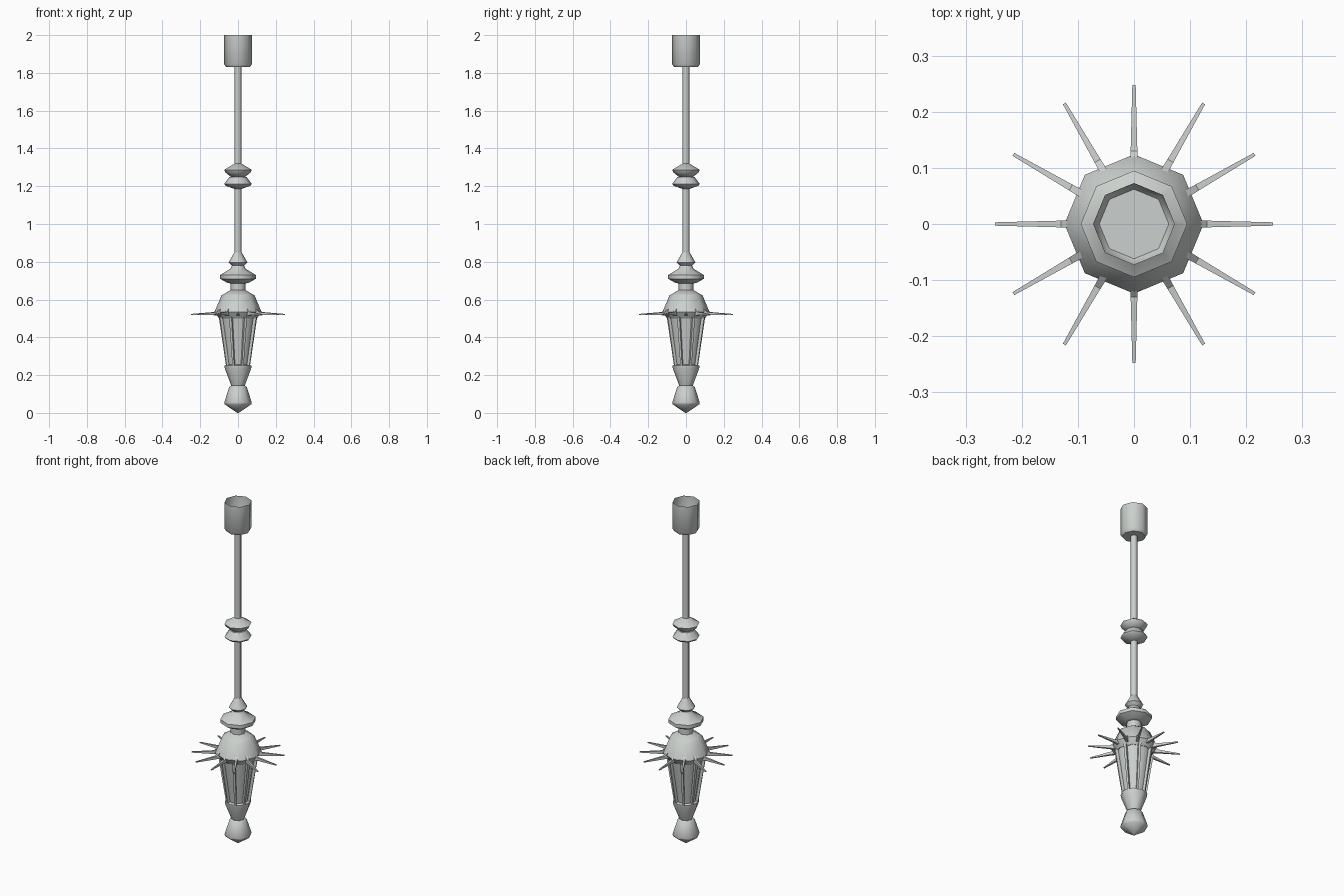
import bpy, bmesh
from math import sin, cos, pi, radians

cube = bpy.data.objects.get("Cube")
if cube:
    bpy.data.objects.remove(cube)

metal = bpy.data.materials.new("pale_grey_metal")
metal.use_nodes = True
colour = (0.60, 0.63, 0.61, 1)
metal.diffuse_color = colour
metal.node_tree.nodes["Principled BSDF"].inputs["Base Color"].default_value = colour


def finish(bm, name, smooth):
    bmesh.ops.recalc_face_normals(bm, faces=bm.faces)
    mesh = bpy.data.meshes.new(name)
    bm.to_mesh(mesh)
    bm.free()
    mesh.materials.append(metal)
    obj = bpy.data.objects.new(name, mesh)
    bpy.context.collection.objects.link(obj)
    if smooth:
        bpy.ops.object.select_all(action='DESELECT')
        obj.select_set(True)
        bpy.context.view_layer.objects.active = obj
        bpy.ops.object.shade_smooth_by_angle(angle=radians(46))
    return obj


def lathe(name, profile, cap_bottom=True, cap_top=True, sides=8):
    """Turn (radius, height) points, listed upwards, into an octagonal part."""
    bm = bmesh.new()
    rings = []
    for r, z in profile:
        rings.append([bm.verts.new((r * cos(2 * pi * i / sides),
                                    r * sin(2 * pi * i / sides), z))
                      for i in range(sides)])
    for low, high in zip(rings, rings[1:]):
        for i in range(sides):
            j = (i + 1) % sides
            bm.faces.new((low[i], low[j], high[j], high[i]))
    if cap_bottom:
        bm.faces.new(rings[0][::-1])
    if cap_top:
        bm.faces.new(rings[-1])
    return finish(bm, name, True)


def radial_bars(name, sections, count, offset=0.0):
    """Repeat a tapered bar round the axis; sections are (radius, low, high, half width)
    with low and high given as (radius, height) pairs."""
    bm = bmesh.new()
    for k in range(count):
        a = offset + 2 * pi * k / count
        rings = []
        for (r0, z0), (r1, z1), w in sections:
            corners = ((r0, -w, z0), (r0, w, z0), (r1, w, z1), (r1, -w, z1))
            rings.append([bm.verts.new((r * cos(a) - t * sin(a),
                                        r * sin(a) + t * cos(a), z))
                          for r, t, z in corners])
        for p, q in zip(rings, rings[1:]):
            for i in range(4):
                j = (i + 1) % 4
                bm.faces.new((p[i], p[j], q[j], q[i]))
        bm.faces.new(rings[0][::-1])
        bm.faces.new(rings[-1])
    return finish(bm, name, False)


# Ceiling cup, open at the top, and the hanging rod
lathe("ceiling_cup", [(0.062, 1.83), (0.073, 1.845), (0.073, 2.0)], cap_top=False)
lathe("hanging_rod", [(0.018, 0.84), (0.018, 1.83)])

# Double knob halfway down the rod
lathe("knob_upper", [(0.038, 1.25), (0.066, 1.272), (0.073, 1.287), (0.018, 1.32)])
lathe("knob_lower", [(0.018, 1.185), (0.066, 1.203), (0.073, 1.212), (0.045, 1.25)])

# Finial, saucer and neck
lathe("finial_cone", [(0.028, 0.775), (0.05, 0.797), (0.008, 0.87)])
lathe("saucer", [(0.04, 0.685), (0.06, 0.69), (0.095, 0.71), (0.095, 0.73),
                 (0.04, 0.763), (0.03, 0.785)])
lathe("neck", [(0.04, 0.63), (0.04, 0.69)])

# Lantern cap, with the crown of spikes round its rim
lathe("lantern_cap", [(0.1, 0.5), (0.108, 0.51), (0.124, 0.535),
                      (0.088, 0.622), (0.07, 0.632), (0.04, 0.65)])
radial_bars("crown_spikes", [((0.104, 0.515), (0.104, 0.556), 0.007),
                             ((0.13, 0.517), (0.13, 0.534), 0.006),
                             ((0.248, 0.519), (0.248, 0.524), 0.003)], 12)

# Tapered lantern body and its upright ribs
lathe("lantern_body", [(0.056, 0.245), (0.098, 0.505)])
radial_bars("lantern_ribs", [((0.045, 0.245), (0.066, 0.245), 0.005),
                             ((0.085, 0.508), (0.107, 0.508), 0.007)], 8, pi / 8)

# Lower socket and bottom pendant
lathe("lower_socket", [(0.034, 0.14), (0.07, 0.235), (0.071, 0.25), (0.058, 0.255)])
lathe("bottom_pendant", [(0.004, 0.0), (0.07, 0.045), (0.073, 0.055),
                         (0.046, 0.138), (0.034, 0.145)])
